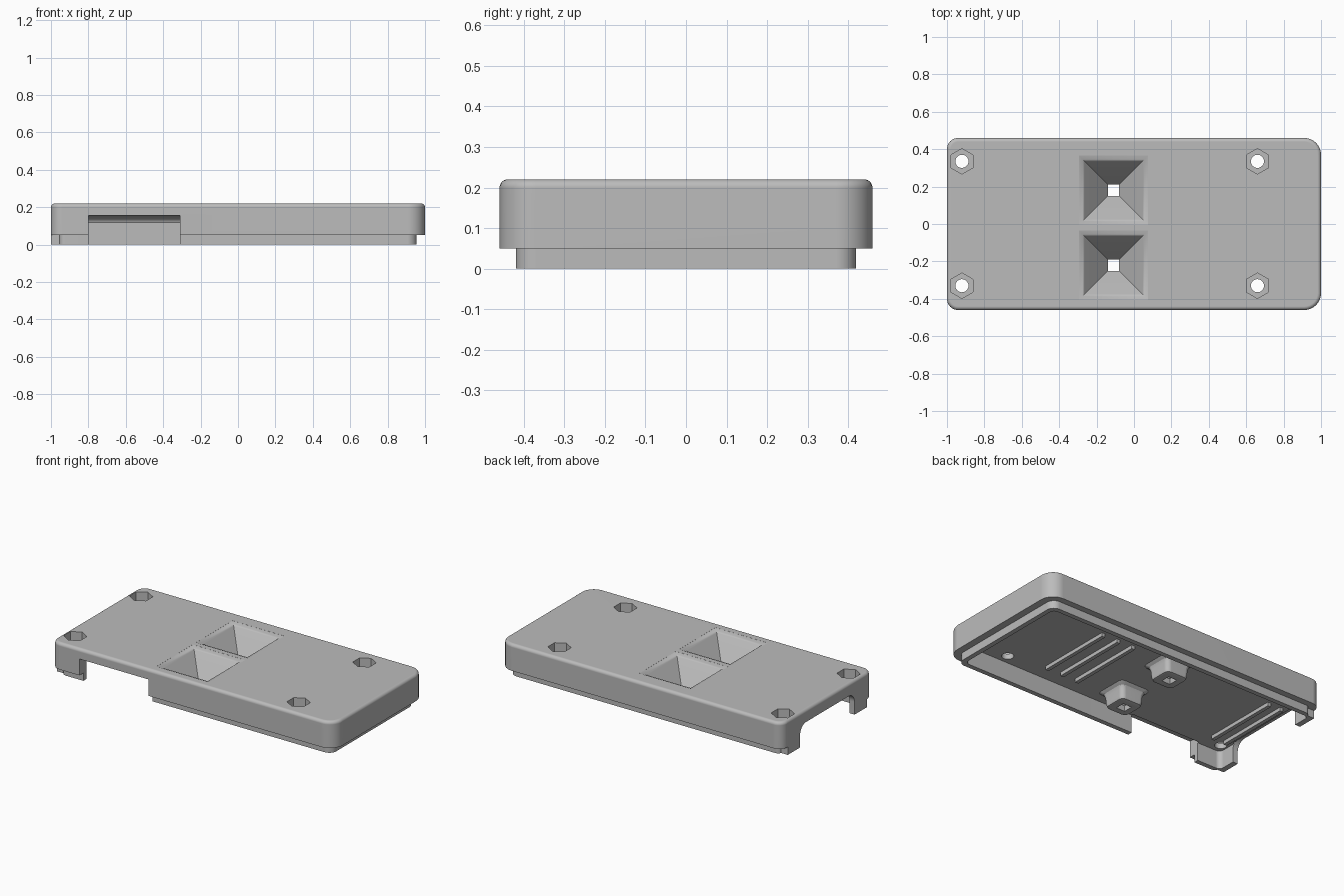
import bpy, bmesh, math

cube = bpy.data.objects.get("Cube")
if cube:
    bpy.data.objects.remove(cube, do_unlink=True)

grey = bpy.data.materials.new("plain_grey")
grey.use_nodes = True
grey.diffuse_color = (0.5, 0.5, 0.5, 1)
grey.node_tree.nodes["Principled BSDF"].inputs["Base Color"].default_value = (0.5, 0.5, 0.5, 1)


def finish(name, bm):
    bmesh.ops.remove_doubles(bm, verts=bm.verts, dist=1e-5)
    bmesh.ops.recalc_face_normals(bm, faces=bm.faces)
    mesh = bpy.data.meshes.new(name)
    bm.to_mesh(mesh)
    bm.free()
    mesh.materials.append(grey)
    obj = bpy.data.objects.new(name, mesh)
    bpy.context.collection.objects.link(obj)
    return obj


def rounded_rect(x0, x1, y0, y1, r_left, r_right, steps=8):
    """Counter-clockwise rectangle outline with round corners."""
    corners = [(x1, y1, -1, -1, r_right, 0), (x0, y1, 1, -1, r_left, 1),
               (x0, y0, 1, 1, r_left, 2), (x1, y0, -1, 1, r_right, 3)]
    points = []
    for x, y, sx, sy, r, quarter in corners:
        for i in range(steps + 1):
            a = math.pi / 2 * (quarter + i / steps)
            points.append((x + sx * r + r * math.cos(a), y + sy * r + r * math.sin(a)))
    return points


def loft(name, sections):
    """Join outlines of equal length, each given with its height."""
    bm = bmesh.new()
    rings = [[bm.verts.new((x, y, z)) for x, y in outline] for outline, z in sections]
    n = len(rings[0])
    for a, b in zip(rings, rings[1:]):
        for i in range(n):
            j = (i + 1) % n
            bm.faces.new((a[i], a[j], b[j], b[i]))
    bm.faces.new(rings[0][::-1])
    bm.faces.new(rings[-1])
    return finish(name, bm)


def prism(name, outline, z0, z1):
    return loft(name, [(outline, z0), (outline, z1)])


def box(name, x0, x1, y0, y1, z0, z1):
    return prism(name, [(x0, y0), (x1, y0), (x1, y1), (x0, y1)], z0, z1)


def side_prism(name, outline, x0, x1):
    """Extrude a (y, z) outline along x."""
    bm = bmesh.new()
    a, b = [[bm.verts.new((x, y, z)) for y, z in outline] for x in (x0, x1)]
    for i in range(len(a)):
        j = (i + 1) % len(a)
        bm.faces.new((a[i], a[j], b[j], b[i]))
    bm.faces.new(a[::-1])
    bm.faces.new(b)
    return finish(name, bm)


def square(cx, cy, half, r=0):
    return rounded_rect(cx - half, cx + half, cy - half, cy + half, r, r, 4)


def circle(cx, cy, r, n, turn=0):
    return [(cx + r * math.cos(turn + 2 * math.pi * i / n),
             cy + r * math.sin(turn + 2 * math.pi * i / n)) for i in range(n)]


def combine(target, tool, operation):
    mod = target.modifiers.new(operation, 'BOOLEAN')
    mod.operation, mod.solver, mod.object = operation, 'EXACT', tool
    bpy.context.view_layer.update()
    result = bpy.data.meshes.new_from_object(
        target.evaluated_get(bpy.context.evaluated_depsgraph_get()))
    target.modifiers.clear()
    target.data = result
    bpy.data.objects.remove(tool, do_unlink=True)


# Outer shell with a rounded top edge
edge, top = 0.02, 0.22
sections = [(rounded_rect(-1, 1, -0.46, 0.46, 0.06, 0.09), 0.05)]
for i in range(7):
    a = math.pi / 2 * i / 6
    d = edge * (1 - math.cos(a))
    sections.append((rounded_rect(-1 + d, 1 - d, -0.46 + d, 0.46 - d, 0.06 - d, 0.09 - d),
                     top - edge + edge * math.sin(a)))
lid = loft("case_lid", sections)

# Inset lip and flush end tabs
combine(lid, prism("lip", rounded_rect(-0.955, 0.955, -0.42, 0.42, 0.03, 0.05), 0, 0.1), 'UNION')
for s in (-1, 1):
    y0, y1 = sorted((0.25 * s, 0.40 * s))
    combine(lid, box("end_tab", -1, -0.94, y0, y1, 0, 0.1), 'UNION')

# Hollow underside
ceiling = 0.115
combine(lid, prism("cavity", rounded_rect(-0.965, 0.925, -0.39, 0.39, 0.03, 0.03),
                   -0.1, ceiling), 'DIFFERENCE')

# Front opening with a curved upper edge
profile = [(-0.6, -0.1), (-0.6, 0.155), (-0.46, 0.155)]
for i in range(1, 7):
    a = math.pi / 2 * i / 6
    profile.append((-0.46 + 0.08 * math.sin(a), ceiling + 0.04 * math.cos(a)))
profile.append((-0.38, -0.1))
combine(lid, side_prism("front_opening", profile, -0.8, -0.31), 'DIFFERENCE')

# Arched end opening
arch = rounded_rect(-0.275, 0.275, -0.3, 0.14, 0.06, 0.06)
combine(lid, side_prism("end_opening", arch, -1.2, -0.955), 'DIFFERENCE')

# Button bosses below, tapered pockets above
for y in (-0.22, 0.18):
    boss = [(0.06, 0.015), (0.075, 0.02), (0.08, 0.035), (0.083, 0.08),
            (0.09, 0.1), (0.105, 0.112), (0.115, 0.13)]
    combine(lid, loft("button_boss", [(square(-0.11, y, h, 0.03), z) for h, z in boss]), 'UNION')
for y in (-0.22, 0.18):
    pocket = [(0.03, -0.05), (0.03, 0.05), (0.155, 0.205),
              (0.165, 0.213), (0.185, 0.2195), (0.187, 0.25)]
    combine(lid, loft("button_pocket", [(square(-0.11, y, h), z) for h, z in pocket]),
            'DIFFERENCE')

# Screw holes with hexagonal nut recesses
for x in (-0.92, 0.66):
    for y in (-0.33, 0.335):
        combine(lid, prism("screw_hole", circle(x, y, 0.035, 32), -0.1, 0.3), 'DIFFERENCE')
        combine(lid, prism("nut_recess", circle(x, y, 0.068, 6, math.pi / 6), 0.15, 0.3),
                'DIFFERENCE')

# Ribs under the ceiling
for x in (-0.91, -0.82, 0.19, 0.30, 0.41):
    combine(lid, box("rib", x - 0.012, x + 0.012, -0.28, 0.22, 0.092, 0.13), 'UNION')

# One material, smooth rounds with crisp edges
lid.data.materials.clear()
lid.data.materials.append(grey)
for p in lid.data.polygons:
    p.material_index = 0
bpy.ops.object.select_all(action='DESELECT')
bpy.context.view_layer.objects.active = lid
lid.select_set(True)
bpy.ops.object.shade_smooth_by_angle(angle=math.radians(30))
weighted = lid.modifiers.new("weighted_normals", 'WEIGHTED_NORMAL')
weighted.keep_sharp = True
